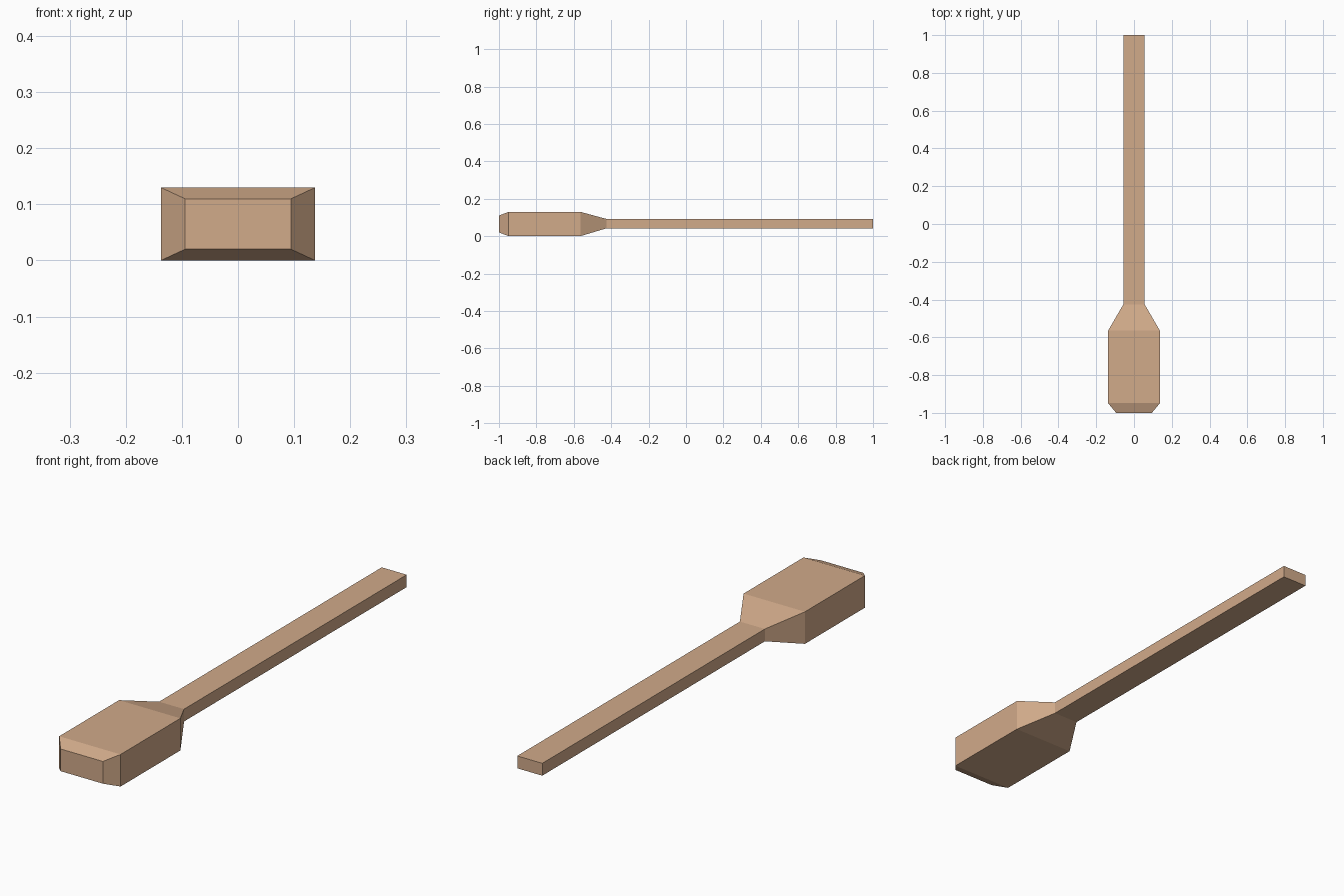
import bpy, bmesh

if "Cube" in bpy.data.objects:
    bpy.data.objects.remove(bpy.data.objects["Cube"])

# Single wood colour
wood = bpy.data.materials.new("light_wood")
wood.diffuse_color = (0.64, 0.405, 0.255, 1.0)
wood.use_nodes = True
wood.node_tree.nodes["Principled BSDF"].inputs["Base Color"].default_value = wood.diffuse_color

# Rectangular sections along the paddle: y, half width, bottom z, top z
sections = [
    (-1.00, 0.0945, 0.02, 0.11),    # bevelled tip
    (-0.948, 0.1375, 0.0, 0.13),    # head front
    (-0.565, 0.1375, 0.0, 0.13),    # head back
    (-0.425, 0.056, 0.042, 0.092),  # neck
    (1.00, 0.056, 0.042, 0.092),    # handle end
]

# Loft the sections into one closed paddle
bm = bmesh.new()
rings = [[bm.verts.new((x, y, z)) for x, z in ((-w, b), (w, b), (w, t), (-w, t))]
         for y, w, b, t in sections]
for r0, r1 in zip(rings, rings[1:]):
    for i in range(4):
        j = (i + 1) % 4
        bm.faces.new((r0[i], r0[j], r1[j], r1[i]))
bm.faces.new(rings[0])
bm.faces.new(rings[-1])
bmesh.ops.recalc_face_normals(bm, faces=bm.faces)

mesh = bpy.data.meshes.new("paddle")
bm.to_mesh(mesh)
bm.free()
mesh.materials.append(wood)
bpy.context.collection.objects.link(bpy.data.objects.new("paddle", mesh))
